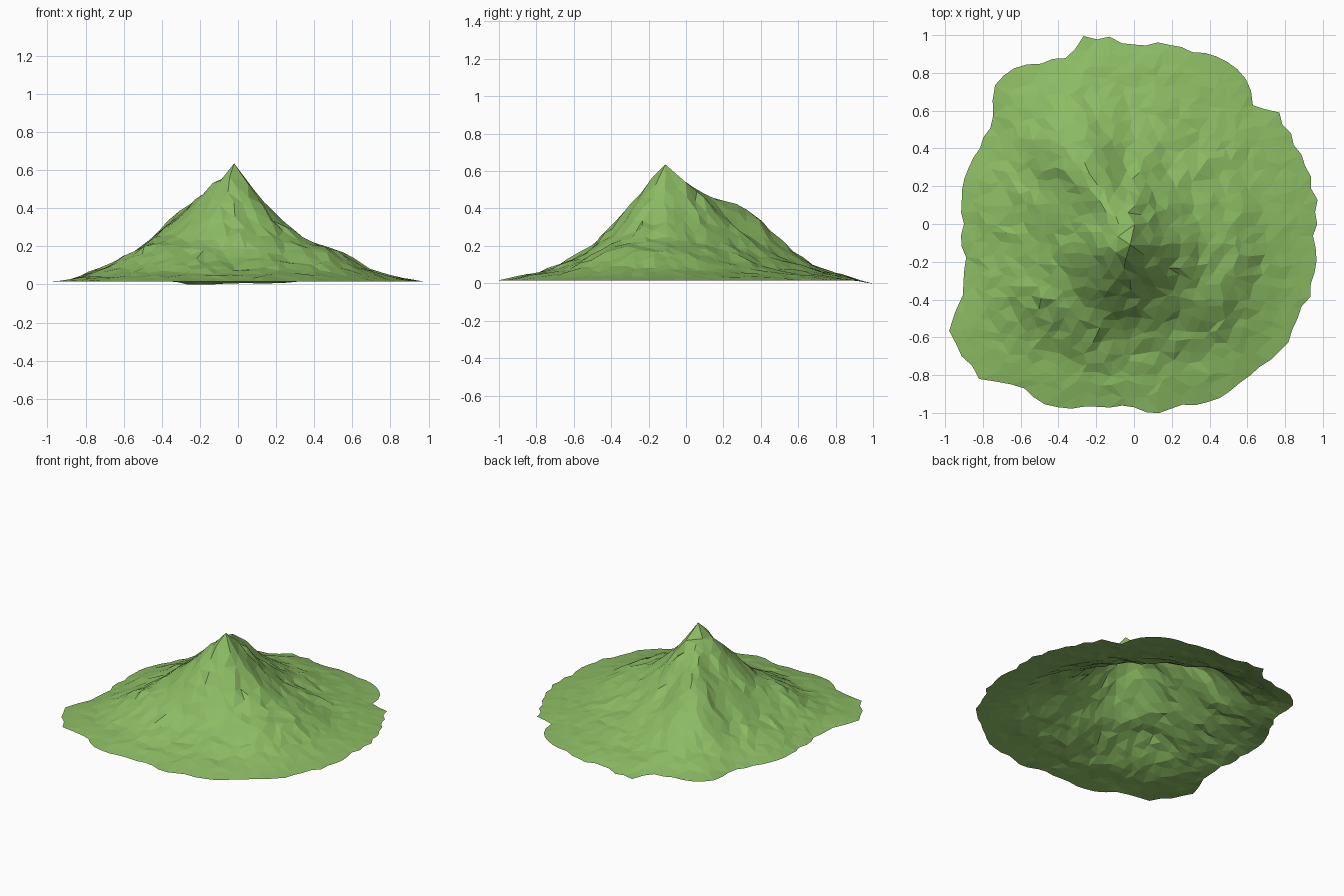
import bpy
import math
import random
from mathutils import Vector, noise
from mathutils.geometry import delaunay_2d_cdt

random.seed(4)
cube = bpy.data.objects.get("Cube")
if cube:
    bpy.data.objects.remove(cube, do_unlink=True)

PEAK = Vector((-0.02, -0.11))
PEAK_HEIGHT = 0.635
RIM_HEIGHT = 0.016
SPACING = 0.065

# Shoreline radius around the origin, in hundredths, at even angles from +x
SHORE = [97, 98, 97, 96, 96, 97, 89, 97, 99, 98, 97, 97,
         95, 100, 103, 95, 98, 104, 104, 94, 92, 92, 93, 92,
         90, 92, 93, 98, 113, 115, 116, 107, 106, 105, 100, 98,
         97, 101, 99, 102, 102, 101, 102, 103, 100, 101, 99, 97]

# Slope heights in hundredths: one row per direction around the peak,
# one column per distance from it
DISTANCES = [0, 0.12, 0.25, 0.4, 0.55, 0.7, 0.85, 1.05]
SLOPES = [[48, 34, 22, 18, 8, 4, 2],
          [47, 31, 20, 14, 7, 4, 2],
          [49, 34, 21, 13, 8, 5, 2],
          [54, 42, 28, 18, 11, 6, 2],
          [54, 47, 44, 36, 22, 10, 3],
          [52, 42, 33, 19, 11, 5, 2],
          [53, 38, 26, 15, 8, 4, 2],
          [51, 36, 25, 19, 9, 4, 2],
          [51, 37, 22, 14, 6, 4, 2],
          [50, 35, 17, 9, 5, 3, 2],
          [48, 32, 20, 12, 6, 4, 2],
          [48, 32, 22, 18, 9, 4, 2]]


def lerp(a, b, t):
    return a + (b - a) * t


def shore_radius(angle):
    f = angle / math.tau % 1 * len(SHORE)
    i = int(f) % len(SHORE)
    return lerp(SHORE[i], SHORE[(i + 1) % len(SHORE)], f - int(f)) / 100


def shore_distance(p):
    return shore_radius(math.atan2(p.y, p.x)) - p.length


def row_height(row, d):
    heights = [PEAK_HEIGHT] + [h / 100 for h in SLOPES[row % len(SLOPES)]]
    for i in range(len(DISTANCES) - 1):
        if d < DISTANCES[i + 1]:
            t = (d - DISTANCES[i]) / (DISTANCES[i + 1] - DISTANCES[i])
            return lerp(heights[i], heights[i + 1], t)
    return RIM_HEIGHT


def rim_height(p):
    # The back edge dips down to the floor
    return max(0, RIM_HEIGHT - 0.2 * max(0, p.y - 0.9))


def ground_height(p):
    offset = p - PEAK
    f = math.atan2(offset.y, offset.x) / math.tau % 1 * len(SLOPES)
    t = f - int(f)
    t = t * t * (3 - 2 * t)
    z = lerp(row_height(int(f), offset.length), row_height(int(f) + 1, offset.length), t)
    # Gullies and rough rock, fading out at the summit and the shore
    gullies = noise.noise((p.x * 6, p.y * 6, 3.3)) * 0.6 + noise.noise((p.x * 14, p.y * 14, 7.7)) * 0.4
    fade = min(z, max(0, PEAK_HEIGHT - z) * 1.5)
    z += gullies * 0.09 * fade + random.uniform(-0.011, 0.011) * min(1, fade * 8)
    # Flatten out towards the rim
    rim = rim_height(p)
    return lerp(rim, max(z, rim), min(1, 0.2 + shore_distance(p) / 0.15))


# Ragged shoreline
points = []
count = len(SHORE) * 2
for i in range(count):
    angle = math.tau * i / count
    r = shore_radius(angle) + (random.uniform(-0.022, 0.012) if i % 2 else 0)
    points.append(Vector((r * math.cos(angle), r * math.sin(angle))))

# Scattered ground points on a jittered triangular lattice, plus the summit
points.append(PEAK.copy())
steps = int(1.2 / SPACING)
for row in range(-steps - 3, steps + 4):
    for col in range(-steps, steps + 1):
        x = (col + row % 2 / 2) * SPACING + random.uniform(-0.3, 0.3) * SPACING
        y = row * SPACING * 0.866 + random.uniform(-0.3, 0.3) * SPACING
        p = Vector((x, y))
        if shore_distance(p) > SPACING * 0.7 and (p - PEAK).length > SPACING * 0.6:
            points.append(p)

flat, edges, faces, *rest = delaunay_2d_cdt(points, [], [list(range(count))], 1, 1e-5)
verts = []
for i, p in enumerate(flat):
    z = rim_height(p) if i < count else ground_height(p)
    verts.append((p.x, p.y, z))

mesh = bpy.data.meshes.new("mountain")
mesh.from_pydata(verts, [], [list(f) for f in faces])
mesh.update()
for poly in mesh.polygons:
    if poly.normal.z < 0:
        poly.flip()
mesh.update()

# Grass green
grass = bpy.data.materials.new("grass_green")
grass.use_nodes = True
color = (0.26, 0.5, 0.125, 1)
grass.diffuse_color = color
shader = grass.node_tree.nodes["Principled BSDF"]
shader.inputs["Base Color"].default_value = color
shader.inputs["Roughness"].default_value = 0.9
mesh.materials.append(grass)

mountain = bpy.data.objects.new("mountain", mesh)
bpy.context.collection.objects.link(mountain)
